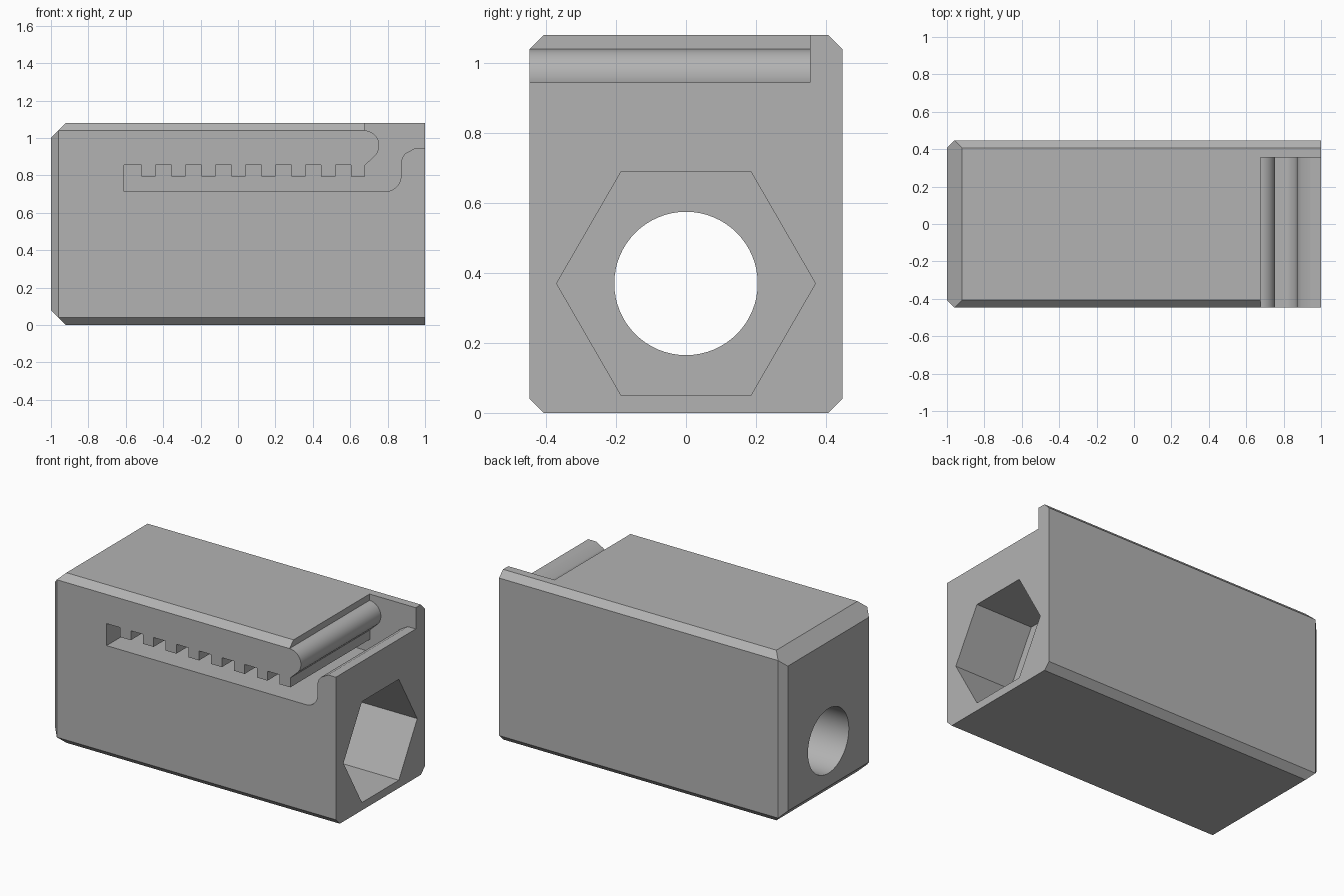
import bpy
import bmesh
from math import sin, cos, radians
from mathutils import Vector

cube = bpy.data.objects.get("Cube")
if cube:
    bpy.data.objects.remove(cube, do_unlink=True)

grey = bpy.data.materials.new("plain grey")
grey.use_nodes = True
grey.diffuse_color = (0.45, 0.45, 0.45, 1)
grey.node_tree.nodes["Principled BSDF"].inputs["Base Color"].default_value = grey.diffuse_color

HALF_Y, HEIGHT, CHAMFER = 0.447, 1.08, 0.04
BORE_Z = 0.37


def make_object(name, bm):
    bmesh.ops.recalc_face_normals(bm, faces=bm.faces)
    mesh = bpy.data.meshes.new(name)
    bm.to_mesh(mesh)
    bm.free()
    mesh.materials.append(grey)
    obj = bpy.data.objects.new(name, mesh)
    bpy.context.collection.objects.link(obj)
    return obj


def prism(name, points, offset):
    """Extrude a closed outline along offset."""
    bm = bmesh.new()
    face = bm.faces.new([bm.verts.new(p) for p in points])
    new = bmesh.ops.extrude_face_region(bm, geom=[face])["geom"]
    bmesh.ops.translate(bm, vec=offset,
                        verts=[v for v in new if isinstance(v, bmesh.types.BMVert)])
    return make_object(name, bm)


def arc(cx, cz, r, start, end, steps=16):
    angles = [radians(start + (end - start) * i / steps) for i in range(steps + 1)]
    return [(cx + r * cos(a), cz + r * sin(a)) for a in angles]


def bore(name, radius, sides, x0, x1):
    ring = [(x0, y, z) for y, z in arc(0, BORE_Z, radius, 0, 360, sides)[:-1]]
    return prism(name, ring, (x1 - x0, 0, 0))


def cut(target, cutter):
    mod = target.modifiers.new("cut", 'BOOLEAN')
    mod.operation = 'DIFFERENCE'
    mod.solver = 'EXACT'
    mod.object = cutter
    bpy.context.view_layer.objects.active = target
    bpy.ops.object.modifier_apply(modifier=mod.name)
    bpy.data.objects.remove(cutter, do_unlink=True)


# Block with chamfered long edges and a chamfered closed end
bm = bmesh.new()
bmesh.ops.create_cube(bm, size=2)
for v in bm.verts:
    v.co = (v.co.x, v.co.y * HALF_Y, (v.co.z + 1) * HEIGHT / 2)
planes = []
for s in (-1, 1):
    z = HEIGHT if s > 0 else 0
    planes.append(((-1, s * (HALF_Y - CHAMFER), 0), (-1, s, 0)))
    planes.append(((-1, 0, z - s * 2 * CHAMFER), (-1, 0, s)))
    for t in (-1, 1):
        planes.append(((0, t * HALF_Y, z - s * CHAMFER), (0, t, s)))
for point, normal in planes:
    geom = bm.verts[:] + bm.edges[:] + bm.faces[:]
    res = bmesh.ops.bisect_plane(bm, geom=geom, dist=1e-5, plane_co=point,
                                 plane_no=Vector(normal), clear_outer=True)
    edges = [e for e in res["geom_cut"] if isinstance(e, bmesh.types.BMEdge)]
    bmesh.ops.holes_fill(bm, edges=edges)
body = make_object("latch_block", bm)

# Toothed slot, hooked nose and open corner, stopping short of the back wall
outline = [(-0.61, 0.715)]
for i in range(8):
    x = -0.61 + 0.16 * i
    left = x if i == 0 else x + 0.01
    outline += [(left, 0.855), (x + 0.095, 0.855), (x + 0.095, 0.795), (x + 0.17, 0.795)]
outline += [(0.68, 0.855)]
outline += arc(0.675, 0.96, 0.08, -45, 90, 24)
outline += [(0.675, 1.2), (1.1, 1.2), (1.1, 0.945), (0.945, 0.945)]
outline += arc(0.951, 0.86, 0.08, 135, 180, 8)
outline += arc(0.791, 0.795, 0.08, 0, -90, 14)
slot = prism("slot_cutter", [(x, -0.6, z) for x, z in outline], (0, 0.955, 0))
cut(body, slot)

# Hexagonal pocket and the round bore through the block
cut(body, bore("hex_cutter", 0.37, 6, 0.6, 1.2))
cut(body, bore("round_cutter", 0.205, 64, -1.2, 0.8))

bpy.ops.object.select_all(action='DESELECT')
body.select_set(True)
bpy.context.view_layer.objects.active = body
bpy.ops.object.shade_smooth_by_angle(angle=radians(25))
